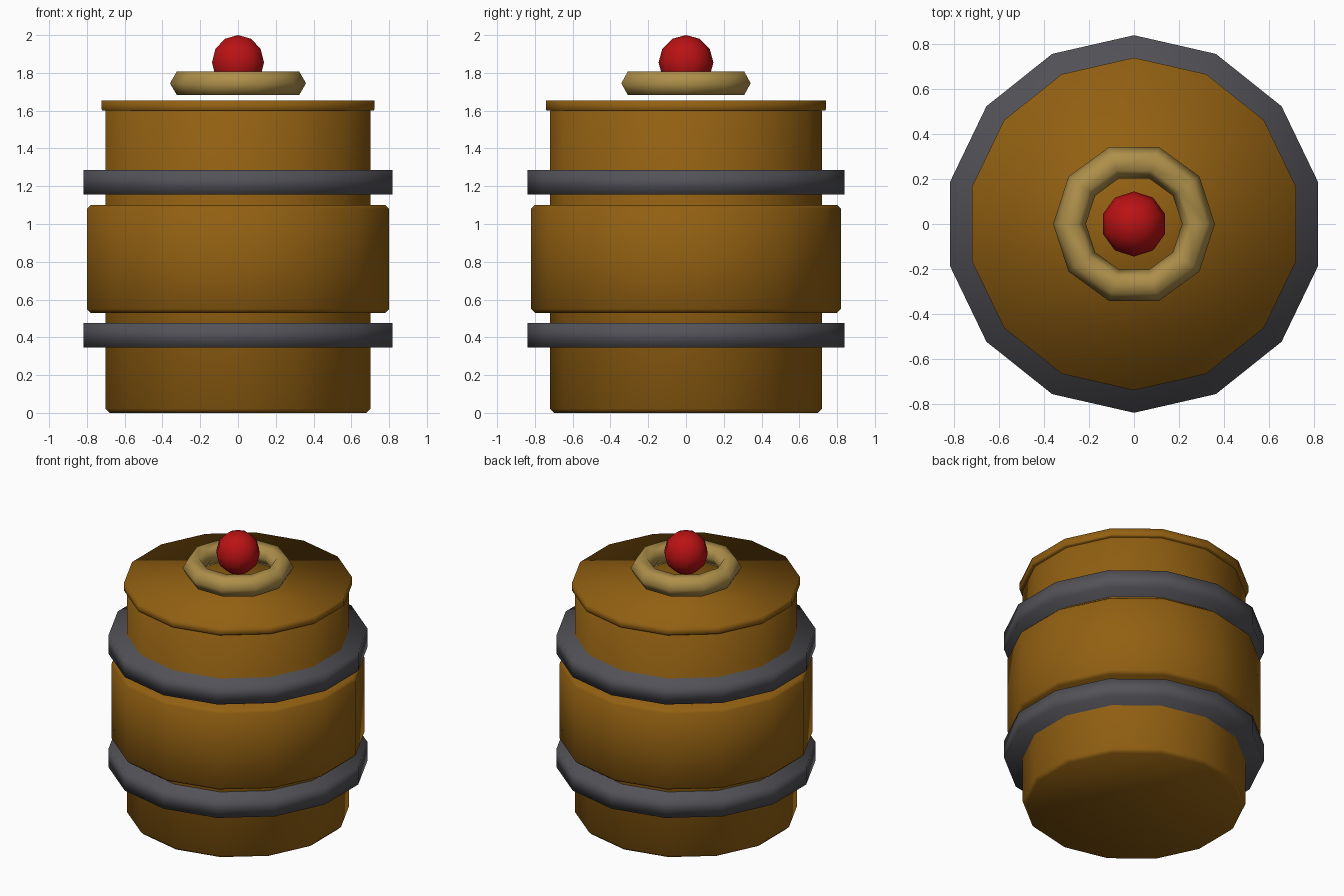
import bpy, bmesh, math

if "Cube" in bpy.data.objects:
    bpy.data.objects.remove(bpy.data.objects["Cube"])

def material(name, rgb):
    m = bpy.data.materials.new(name)
    m.diffuse_color = (*rgb, 1)
    m.use_nodes = True
    m.node_tree.nodes["Principled BSDF"].inputs["Base Color"].default_value = m.diffuse_color
    return m

WOOD = material("brown wood", (0.29, 0.118, 0.006))
IRON = material("dark iron", (0.085, 0.085, 0.098))
ROPE = material("tan rope", (0.42, 0.275, 0.068))
RED = material("red", (0.49, 0.006, 0.007))

def drum(name, profile, mat, sides=14):
    """Closed round solid from a (radius, z) profile, a corner facing front."""
    bm = bmesh.new()
    rings = []
    for r, z in profile:
        angles = [math.pi / 2 + 2 * math.pi * i / sides for i in range(sides)]
        rings.append([bm.verts.new((r * math.cos(a), r * math.sin(a), z)) for a in angles])
    for low, high in zip(rings, rings[1:]):
        for i in range(sides):
            j = (i + 1) % sides
            bm.faces.new((low[i], low[j], high[j], high[i]))
    bm.faces.new(rings[0][::-1])
    bm.faces.new(rings[-1])
    mesh = bpy.data.meshes.new(name)
    bm.to_mesh(mesh)
    bm.free()
    mesh.materials.append(mat)
    mesh.shade_smooth()
    ob = bpy.data.objects.new(name, mesh)
    bpy.context.collection.objects.link(ob)
    return ob

def bevelled(r, z0, z1, b):
    return [(r - b, z0), (r, z0 + b), (r, z1 - b), (r - b, z1)]

# Barrel body, wide middle and lid
drum("barrel_body", bevelled(0.72, 0.0, 1.62, 0.022), WOOD)
drum("barrel_middle", bevelled(0.82, 0.53, 1.10, 0.02), WOOD)
drum("lid", [(0.735, 1.60), (0.74, 1.605), (0.74, 1.655)], WOOD)

# Iron hoops
for name, z in (("lower_hoop", 0.41), ("upper_hoop", 1.22)):
    drum(name, [(0.84, z - 0.065), (0.84, z + 0.065)], IRON)

# Rope ring floating over the lid
bpy.ops.mesh.primitive_torus_add(major_segments=10, minor_segments=6,
                                 major_radius=0.287, minor_radius=0.073,
                                 location=(0, 0, 1.745))
ring = bpy.context.object
ring.name = "rope_ring"

# Red knob
bpy.ops.mesh.primitive_uv_sphere_add(segments=10, ring_count=6, radius=0.145,
                                     location=(0, 0, 1.855))
knob = bpy.context.object
knob.name = "knob"

for ob, mat in ((ring, ROPE), (knob, RED)):
    ob.data.materials.append(mat)
    ob.data.shade_smooth()
